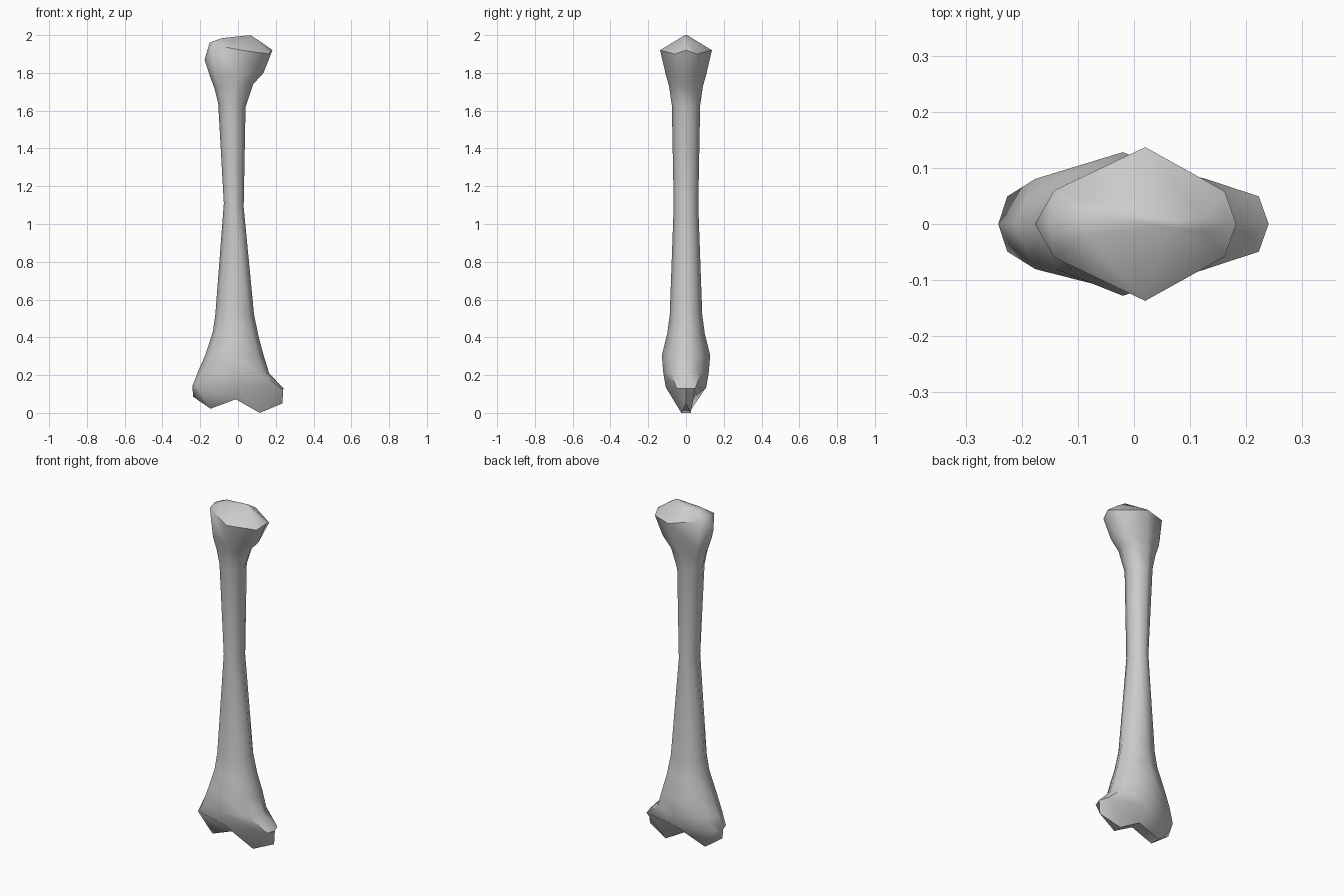
import bpy, bmesh, math

if "Cube" in bpy.data.objects:
    bpy.data.objects.remove(bpy.data.objects["Cube"])


def ring(l, ls, m, rs, r):
    """Eight-sided, front/back symmetric section from five half-section points."""
    half = [l, ls, m, rs, r]
    back = [(x, -y, z) for x, y, z in (rs, m, ls)]
    return half + back


def shaft_ring(xl, zl, xr, zr, xm, ym, k, s):
    """Oval section spanning left and right ends, k and s shape the shoulders."""
    def z_at(x):
        return zl + (zr - zl) * (x - xl) / (xr - xl)
    a, b = xm + k * (xl - xm), xm + k * (xr - xm)
    return ring((xl, 0, zl), (a, ym * s, z_at(a)), (xm, ym, z_at(xm)),
                (b, ym * s, z_at(b)), (xr, 0, zr))


# Two lower knuckles with the notch between them
rings = [ring((-.237, 0, .085), (-.145, .03, .022), (-.012, .03, .072),
              (.115, .025, 0), (.235, 0, .05))]

# Flared lower end, narrow shaft, flared neck
for spec in [
    (-.242, .14, .24, .13, -.01, .107, .93, .46),
    (-.215, .21, .165, .21, -.02, .12, .80, .67),
    (-.172, .31, .137, .30, -.02, .128, .78, .63),
    (-.133, .43, .11, .40, -.02, .10, .76, .66),
    (-.12, .52, .085, .52, -.02, .086, .74, .68),
    (-.075, 1.11, .03, 1.09, -.024, .065, .72, .70),
    (-.105, 1.64, .04, 1.62, -.03, .075, .72, .70),
    (-.125, 1.72, .08, 1.74, -.02, .09, .75, .66),
    (-.148, 1.78, .135, 1.80, 0, .107, .80, .58),
]:
    rings.append(shaft_ring(*spec))

# Widest rim of the upper head and its ridge
rings.append(ring((-.177, 0, 1.87), (-.142, .06, 1.95), (.02, .137, 1.92),
                  (.162, .058, 1.90), (.182, 0, 1.92)))
rings.append(ring((-.15, 0, 1.96), (-.085, .02, 1.984), (.065, .006, 2.0),
                  (.12, .012, 1.965), (.165, 0, 1.933)))

# Loft the sections and close both ends
bm = bmesh.new()
loops = [[bm.verts.new(p) for p in sec] for sec in rings]
for low, high in zip(loops, loops[1:]):
    for i in range(8):
        j = (i + 1) % 8
        bm.faces.new((low[i], low[j], high[j], high[i]))
for c in (loops[0], loops[-1]):
    for ids in ((0, 1, 7), (1, 2, 6, 7), (2, 3, 5, 6), (3, 4, 5)):
        bm.faces.new([c[i] for i in ids])
bmesh.ops.recalc_face_normals(bm, faces=bm.faces)

mesh = bpy.data.meshes.new("bone")
bm.to_mesh(mesh)
bm.free()
bone = bpy.data.objects.new("bone", mesh)
bpy.context.collection.objects.link(bone)
bpy.context.view_layer.objects.active = bone
bone.select_set(True)
bpy.ops.object.shade_smooth_by_angle(angle=math.radians(55))
